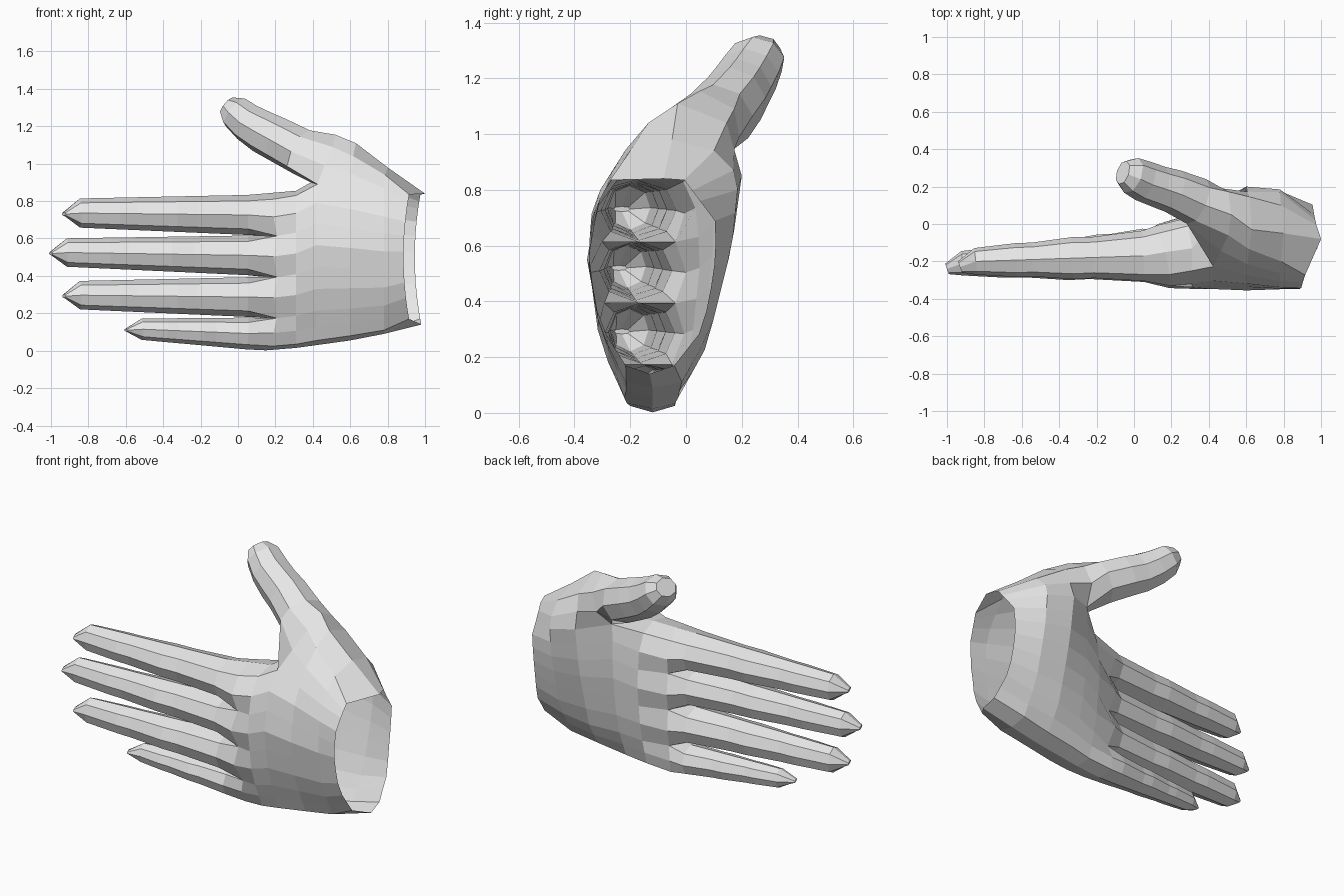
import bpy, bmesh
from mathutils import Vector

if "Cube" in bpy.data.objects:
    bpy.data.objects.remove(bpy.data.objects["Cube"])

bm = bmesh.new()
GRID = [0, .09, .19, .33, .47, .61, .75, .88, 1]   # finger cell borders and middles
OCT = [(-.74, -.7), (-1, 0), (-.74, .7), (0, 1), (.74, .7), (1, 0), (.74, -.7), (0, -1)]


def interp(knots, z):
    if z <= knots[0][0]:
        return knots[0][1]
    for (z0, y0), (z1, y1) in zip(knots, knots[1:]):
        if z <= z1:
            return y0 + (y1 - y0) * (z - z0) / (z1 - z0)
    return knots[-1][1]


def station(xf, xb, bow, tilt, zb, z8, zt, front, back, bottom, top, web=0):
    """One cross-section of the palm: front row, back row, bottom and top points."""
    zs = [zb + (z8 - zb) * g for g in GRID]
    if zt:
        zs += [(z8 + zt) / 2, zt]

    def row(x, knots, side):
        out = []
        for j, z in enumerate(zs):
            dip = web if j in (2, 4, 6) else 0
            px = x + bow * ((z - .5) / .36) ** 2 + tilt * max(0, z - .88)
            out.append(bm.verts.new((px + dip * .5, interp(knots, z) + side * dip, z)))
        return out
    return (row(xf, front, 1), row(xb, back, -1),
            bm.verts.new(bottom), bm.verts.new(top))


def loop(s, n, top=None):
    f, b, low, high = s
    return [low] + f[:n] + [top or high] + b[:n][::-1]


def bridge(a, b):
    for i in range(len(a)):
        k = (i + 1) % len(a)
        bm.faces.new((a[i], a[k], b[k], b[i]))


def cell(s, i, low, high):
    f, b = s[0], s[1]
    j = 2 * i
    return [f[j], f[j + 1], f[j + 2], high, b[j + 2], b[j + 1], b[j], low]


def digit(ring, rings):
    """Octagonal tube from a palm cell; rings = (centre, thickness, width)."""
    for i, (c, ry, rz) in enumerate(rings):
        d = (rings[min(i + 1, len(rings) - 1)][0] - rings[max(i - 1, 0)][0]).normalized()
        u = (Vector((0, 0, 1)) - d * d.z).normalized()
        v = d.cross(u)
        if v.y < 0:
            v = -v
        new = [bm.verts.new(c + v * p * ry + u * q * rz) for p, q in OCT]
        bridge(ring, new)
        ring = new
    bm.faces.new(ring)


# Palm cross-sections from the open wrist to the thumb fork
wrist = station(.885, .945, .035, 0, .17, .76, .835,
                [(.16, -.21), (.32, -.31), (.55, -.35), (.7, -.34), (.84, -.27)],
                [(.16, -.05), (.3, .06), (.5, .1), (.68, .11), (.84, -.01)],
                (.98, -.13, .14), (1.0, -.08, .84))
heel = station(.78, .78, 0, .1, .11, .8, .94,
               [(.1, -.21), (.3, -.31), (.55, -.352), (.75, -.335), (.85, -.28), (.94, -.2)],
               [(.1, -.02), (.3, .09), (.6, .165), (.85, .19), (.96, .08)],
               (.78, -.12, .09), (.8, -.05, .98))
mound = station(.6, .6, 0, .1, .08, .85, 1.04,
                [(.07, -.21), (.3, -.31), (.55, -.355), (.78, -.315), (.94, -.22), (1.04, -.135)],
                [(.07, -.03), (.2, .06), (.38, .11), (.6, .165), (.85, .2), (1.06, .14)],
                (.6, -.12, .055), (.63, -.03, 1.11))
fork = station(.42, .42, 0, .4, .055, .89, 1.09,
               [(.05, -.22), (.3, -.31), (.55, -.35), (.78, -.31), (.9, -.22), (1.09, -.06)],
               [(.05, -.03), (.2, .03), (.3, .06), (.6, .1), (.8, .1), (.89, .1), (1.0, .2), (1.1, .17)],
               (.42, -.12, .03), (.52, .05, 1.155))
for a, b in ((wrist, heel), (heel, mound), (mound, fork)):
    bridge(loop(a, 11), loop(b, 11))

# Palm from the fork to the knuckles
crotch = bm.verts.new((.39, -.04, .9))
mid = station(.31, .29, 0, 0, .035, .83, 0,
              [(.03, -.21), (.25, -.31), (.53, -.348), (.72, -.33), (.83, -.25)],
              [(.03, -.04), (.25, .02), (.53, .05), (.72, .04), (.83, -.01)],
              (.31, -.12, .015), (.31, -.13, .855))
knuckle = station(.19, .13, 0, 0, .025, .81, 0,
                  [(.03, -.2), (.2, -.3), (.5, -.343), (.72, -.33), (.81, -.27)],
                  [(.03, -.04), (.2, -.01), (.5, .0), (.72, -.005), (.81, -.05)],
                  (.15, -.12, .002), (.17, -.15, .843), web=.035)
bridge(loop(fork, 9, crotch), loop(mid, 9))
bridge(loop(mid, 9), loop(knuckle, 9))

# Thumb
digit(cell(fork, 4, crotch, fork[3]),
      [(Vector(c), ry, rz) for c, ry, rz in (
          ((.335, .12, 1.065), .13, .125), ((.21, .175, 1.13), .118, .12),
          ((.13, .2, 1.17), .112, .115), ((.05, .23, 1.22), .11, .105),
          ((-.015, .26, 1.275), .1, .092), ((-.06, .275, 1.31), .065, .055))])

# Fingers: z, width, y, thickness (each base and tip), then tip x; little finger first
FINGERS = [(.092, .115, .085, .057, -.125, -.16, .1, .055, -.6),
           (.287, .297, .106, .076, -.165, -.2, .125, .066, -.93),
           (.51, .525, .106, .076, -.18, -.21, .13, .066, -1.0),
           (.726, .736, .107, .078, -.17, -.2, .135, .072, -.93)]
webs = [knuckle[2]]
for j in (2, 4, 6):
    a, b = knuckle[0][j].co, knuckle[1][j].co
    webs.append(bm.verts.new((a + b) / 2 + Vector((.02, 0, 0))))
webs.append(knuckle[3])
for i, (z0, z1, w0, w1, y0, y1, t0, t1, tip) in enumerate(FINGERS):
    rings = []
    start, end = .05, tip + .085
    for t, swell in ((0, 1), (.3, .95), (.42, 1.04), (.66, .97), (.76, 1.04), (1, 1)):
        c = Vector((start + (end - start) * t, y0 + (y1 - y0) * t, z0 + (z1 - z0) * t))
        rings.append((c, (t0 + (t1 - t0) * t) * swell, w0 + (w1 - w0) * t))
    rings.append((Vector((tip, y1 - .03, z1 - .005)), t1 * .45, w1 * .12))
    digit(cell(knuckle, i, webs[i], webs[i + 1]), rings)

# Hand object, flat shaded, open at the wrist
bmesh.ops.recalc_face_normals(bm, faces=bm.faces[:])
mesh = bpy.data.meshes.new("hand")
bm.to_mesh(mesh)
bm.free()
hand = bpy.data.objects.new("hand", mesh)
bpy.context.collection.objects.link(hand)
mat = bpy.data.materials.new("light grey")
mat.diffuse_color = (.8, .8, .8, 1)
mat.use_nodes = True
mat.node_tree.nodes["Principled BSDF"].inputs["Base Color"].default_value = mat.diffuse_color
mesh.materials.append(mat)
